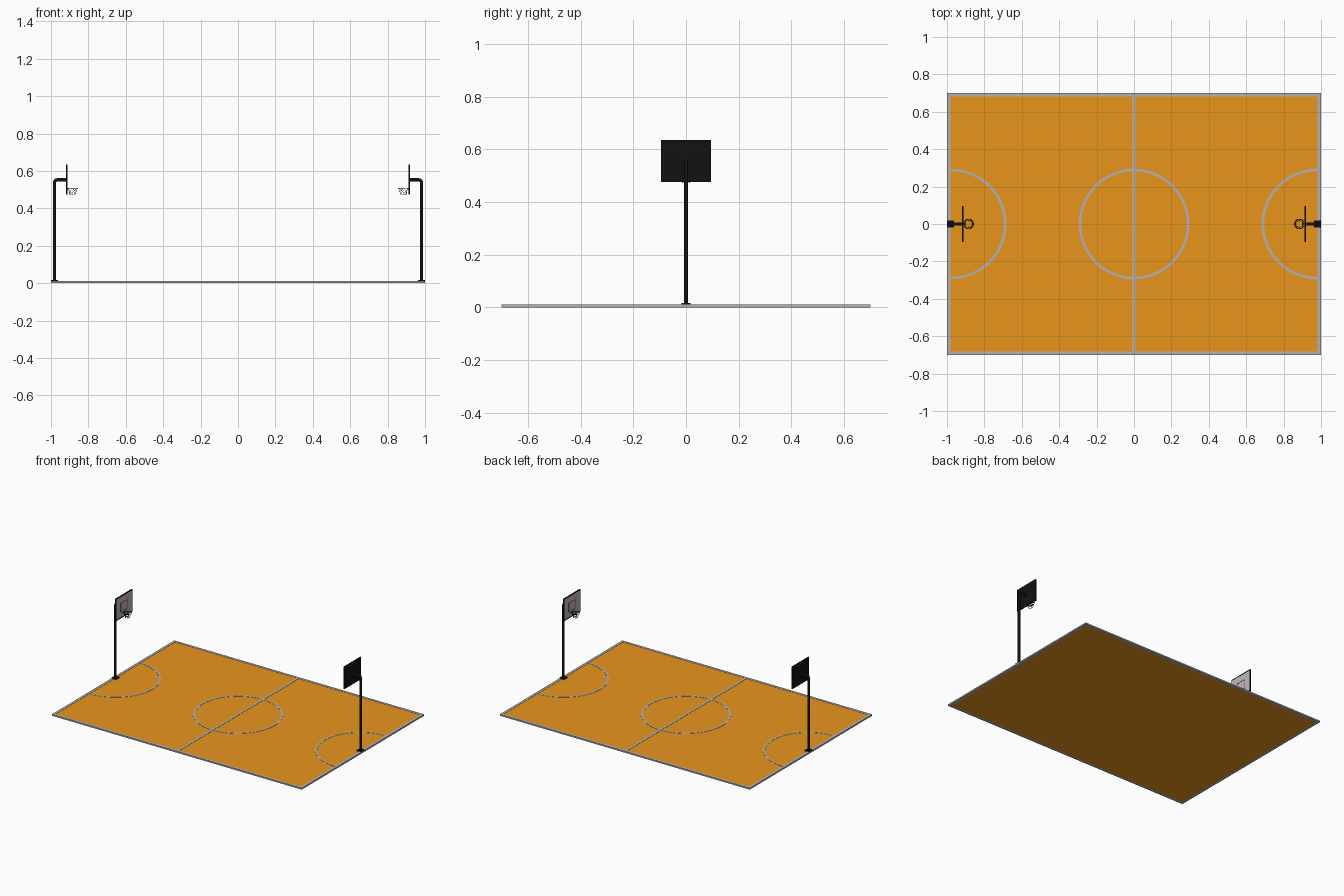
import bpy, bmesh, math
from mathutils import Vector, Matrix

if "Cube" in bpy.data.objects:
    bpy.data.objects.remove(bpy.data.objects["Cube"])


def material(name, rgb):
    m = bpy.data.materials.new(name)
    m.diffuse_color = (*rgb, 1)
    m.use_nodes = True
    m.node_tree.nodes["Principled BSDF"].inputs["Base Color"].default_value = m.diffuse_color
    return m


ORANGE = material("court_orange", (0.82, 0.3, 0.012))
LINE = material("line_grey", (0.45, 0.45, 0.45))
BLACK = material("black_metal", (0.006, 0.006, 0.006))
NAVY = material("hoop_navy", (0.012, 0.015, 0.05))
RED = material("target_red", (0.75, 0.03, 0.03))
PANEL = material("panel_grey", (0.5, 0.5, 0.5))


def finish(name, bm, mat, mirror=False, smooth=False):
    bmesh.ops.recalc_face_normals(bm, faces=bm.faces)
    me = bpy.data.meshes.new(name)
    bm.to_mesh(me)
    bm.free()
    me.materials.append(mat)
    ob = bpy.data.objects.new(name, me)
    bpy.context.collection.objects.link(ob)
    if mirror:
        ob.modifiers.new("mirror_x", 'MIRROR').use_mirror_merge = False
    if smooth:
        bpy.ops.object.select_all(action='DESELECT')
        ob.select_set(True)
        bpy.context.view_layer.objects.active = ob
        bpy.ops.object.shade_smooth_by_angle(angle=math.radians(50))
    return ob


def add_box(bm, lo, hi):
    lo, hi = Vector(lo), Vector(hi)
    mat = Matrix.Translation((lo + hi) / 2) @ Matrix.Diagonal((*(hi - lo), 1))
    bmesh.ops.create_cube(bm, size=1, matrix=mat)


def box(name, lo, hi, mat, mirror=False):
    bm = bmesh.new()
    add_box(bm, lo, hi)
    return finish(name, bm, mat, mirror)


def frame(name, lo, hi, w, mat, axes, mirror=False):
    """Rectangular border of width w lying in the plane of the two axes."""
    a, b = axes
    bm = bmesh.new()
    for end in (0, 1):
        l, h = list(lo), list(hi)
        if end: l[a] = hi[a] - w
        else: h[a] = lo[a] + w
        add_box(bm, l, h)
        l, h = list(lo), list(hi)
        l[a], h[a] = lo[a] + w, hi[a] - w
        if end: l[b] = hi[b] - w
        else: h[b] = lo[b] + w
        add_box(bm, l, h)
    return finish(name, bm, mat, mirror)


def arc(name, cx, r0, r1, a0, a1, n, z0, z1, mat, mirror=False):
    """Flat painted arc with a little thickness."""
    bm = bmesh.new()
    full = a1 - a0 > 359
    rows = []
    for i in range(n if full else n + 1):
        t = math.radians(a0 + (a1 - a0) * i / n)
        rows.append([bm.verts.new((cx + r * math.cos(t), r * math.sin(t), z))
                     for r, z in ((r0, z0), (r1, z0), (r1, z1), (r0, z1))])
    for i in range(n):
        p, q = rows[i], rows[(i + 1) % len(rows)]
        for k in range(4):
            bm.faces.new((p[k], p[(k + 1) % 4], q[(k + 1) % 4], q[k]))
    if not full:
        bm.faces.new(rows[0])
        bm.faces.new(rows[-1])
    return finish(name, bm, mat, mirror)


def add_tube(bm, pts, r, sides, side_dir=None, closed=False):
    """Sweep a round section along a path."""
    pts = [Vector(p) for p in pts]
    n = len(pts)
    rings = []
    for i, p in enumerate(pts):
        a = pts[(i - 1) % n] if closed or i else p
        b = pts[(i + 1) % n] if closed or i < n - 1 else p
        t = (b - a).normalized()
        u = t.cross(side_dir or Vector((0, 0, 1))).normalized()
        v = t.cross(u)
        rings.append([bm.verts.new(p + r * (u * math.cos(k) + v * math.sin(k)))
                      for k in (2 * math.pi * (j + 0.5) / sides for j in range(sides))])
    for i in range(n if closed else n - 1):
        p, q = rings[i], rings[(i + 1) % n]
        for k in range(sides):
            bm.faces.new((p[k], p[(k + 1) % sides], q[(k + 1) % sides], q[k]))
    if not closed:
        bm.faces.new(rings[0])
        bm.faces.new(rings[-1])


# Court slab, border and painted lines
Z, ZL = 0.009, 0.0105
box("court_floor", (-0.982, -0.682, 0), (0.982, 0.682, Z), ORANGE)
frame("court_border", (-1, -0.7, 0), (1, 0.7, ZL), 0.018, LINE, (0, 1))
box("centre_line", (-0.008, -0.682, Z - 0.002), (0.008, 0.682, ZL), LINE)
arc("centre_circle", 0, 0.282, 0.296, 0, 360, 64, Z - 0.002, ZL, LINE)
arc("end_arc", 0.978, 0.282, 0.296, 90, 270, 32, Z - 0.002, ZL, LINE, True)

# Base plate and bent pole with arm
box("pole_base", (0.963, -0.018, Z), (0.999, 0.018, 0.016), BLACK, True)
bend = [(0.966 + 0.015 * math.cos(t), 0, 0.538 + 0.015 * math.sin(t))
        for t in (math.radians(a) for a in range(0, 91, 15))]
bm = bmesh.new()
add_tube(bm, [(0.981, 0, 0.01)] + bend + [(0.918, 0, 0.553)], 0.0085, 16, Vector((0, 1, 0)))
finish("pole", bm, BLACK, True, True)

# Backboard: black back, grey face, black rim and red target
B0, B1 = 0.475, 0.635
box("backboard", (0.914, -0.095, B0), (0.920, 0.095, B1), BLACK, True)
box("backboard_face", (0.9125, -0.090, B0 + 0.005), (0.915, 0.090, B1 - 0.005), PANEL, True)
frame("backboard_rim", (0.911, -0.095, B0), (0.915, 0.095, B1), 0.005, BLACK, (1, 2), True)
frame("target_square", (0.9115, -0.038, 0.517), (0.914, 0.038, 0.585), 0.005, RED, (1, 2), True)

# Hoop ring and bracket
CX, R, ZR = 0.884, 0.026, 0.508
bm = bmesh.new()
add_tube(bm, [(CX + R * math.cos(2 * math.pi * i / 32), R * math.sin(2 * math.pi * i / 32), ZR)
              for i in range(32)], 0.002, 8, None, True)
finish("hoop_ring", bm, NAVY, True, True)
box("hoop_bracket", (0.907, -0.009, 0.500), (0.913, 0.009, 0.510), NAVY, True)

# Net of crossing strands, tapering downwards
bm = bmesh.new()
for i in range(12):
    for turn in (-1, 1):
        path = []
        for s in range(7):
            f = s / 6
            a = 2 * math.pi * i / 12 + turn * f * math.pi / 2
            r = R - 0.011 * f ** 0.8
            path.append((CX + r * math.cos(a), r * math.sin(a), ZR - 0.036 * f))
        add_tube(bm, path, 0.0006, 4)
finish("net", bm, NAVY, True)
